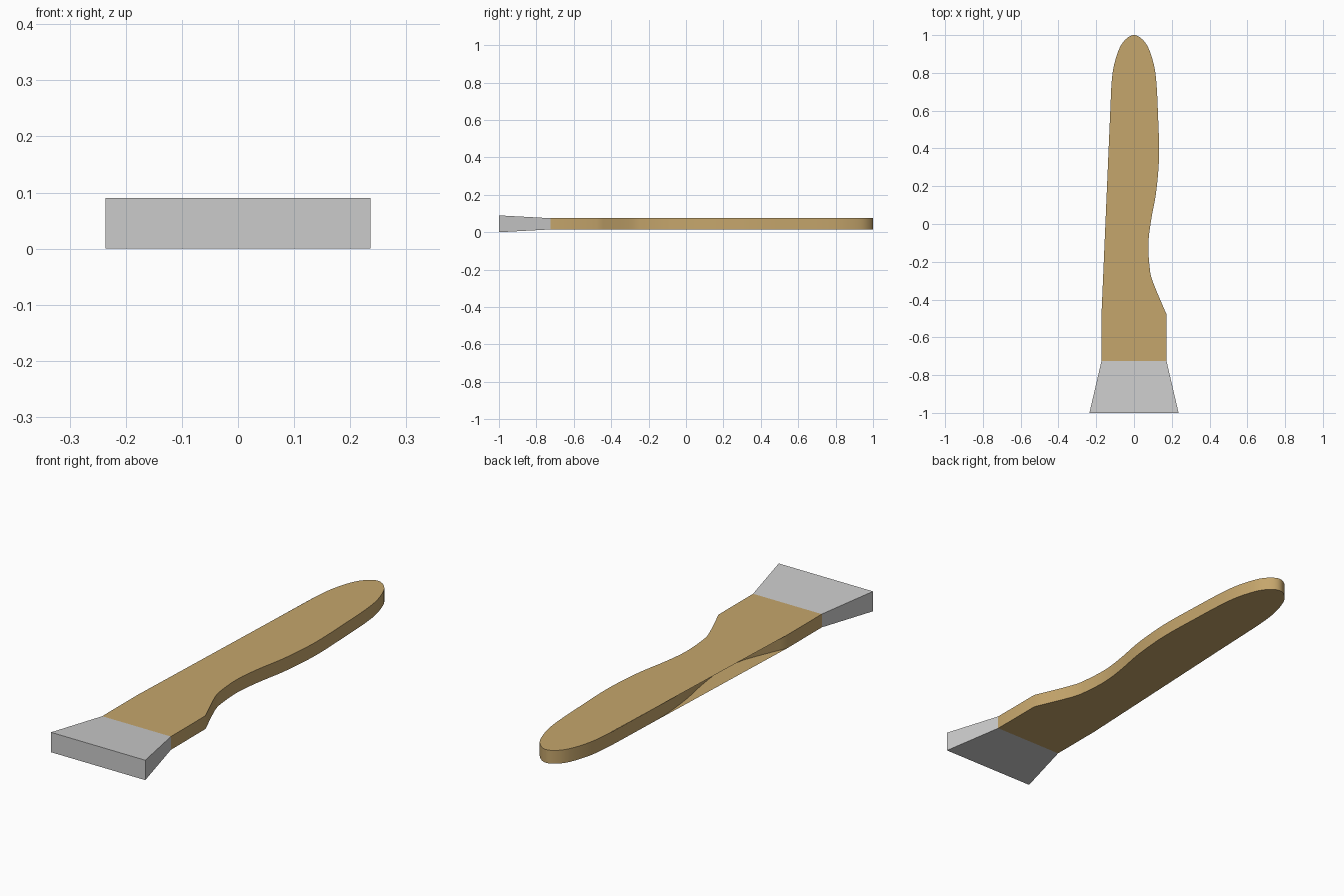
import bpy, bmesh, math
from mathutils import Vector

if "Cube" in bpy.data.objects:
    bpy.data.objects.remove(bpy.data.objects["Cube"])

Z0, Z1, JOIN = 0.015, 0.075, -0.725


def finish(bm, name, color=None):
    bmesh.ops.recalc_face_normals(bm, faces=bm.faces)
    me = bpy.data.meshes.new(name)
    bm.to_mesh(me)
    bm.free()
    ob = bpy.data.objects.new(name, me)
    bpy.context.collection.objects.link(ob)
    if color:
        mat = bpy.data.materials.new(name + "_wood")
        mat.diffuse_color = color
        mat.use_nodes = True
        mat.node_tree.nodes["Principled BSDF"].inputs["Base Color"].default_value = mat.diffuse_color
        me.materials.append(mat)
    return ob


def spline(pts, steps=4):
    p = [Vector(q) for q in pts]
    p = [p[0]] + p + [Vector((-p[-2].x, p[-2].y))]
    out = []
    for a, b, c, d in zip(p, p[1:], p[2:], p[3:]):
        for i in range(steps):
            t = i / steps
            out.append(0.5 * (2 * b + (c - a) * t + (2 * a - 5 * b + 4 * c - d) * t * t
                              + (3 * b - a - 3 * c + d) * t ** 3))
    return out + [Vector(pts[-1])]


# Handle: waisted grip on both sides
side = [Vector((0.172, JOIN))] + spline([
    (0.172, -0.478), (0.10, -0.307), (0.083, -0.23), (0.076, -0.107), (0.09, 0.017),
    (0.116, 0.16), (0.13, 0.30), (0.133, 0.41), (0.128, 0.556), (0.12, 0.73),
    (0.106, 0.84), (0.074, 0.937), (0.037, 0.984), (0, 1)])
outline = side + [Vector((-v.x, v.y)) for v in reversed(side[:-1])]

bm = bmesh.new()
low = [bm.verts.new((v.x, v.y, Z0)) for v in outline]
high = [bm.verts.new((v.x, v.y, Z1)) for v in outline]
n = len(outline)
for i in range(n):
    j = (i + 1) % n
    bm.faces.new((low[i], low[j], high[j], high[i]))

# Flat caps bridge straight across the left waist, overhanging the recessed wall
for ring in (low, high):
    bm.faces.new([v for v in ring if v.co.x >= 0 or not -0.47 < v.co.y < 0.72])
for f in bm.faces:
    f.smooth = False
handle = finish(bm, "handle", (0.56, 0.38, 0.15, 1))
for o in bpy.context.selected_objects:
    o.select_set(False)
handle.select_set(True)
bpy.context.view_layer.objects.active = handle
bpy.ops.object.shade_smooth_by_angle(angle=math.radians(25))

# Flared head at the front end
bm = bmesh.new()
bmesh.ops.create_cube(bm, size=2)
for v in bm.verts:
    front = v.co.y < 0
    v.co = (v.co.x * (0.236 if front else 0.172),
            -1 if front else JOIN,
            0.045 + v.co.z * (0.045 if front else 0.03))
finish(bm, "flared_head")
